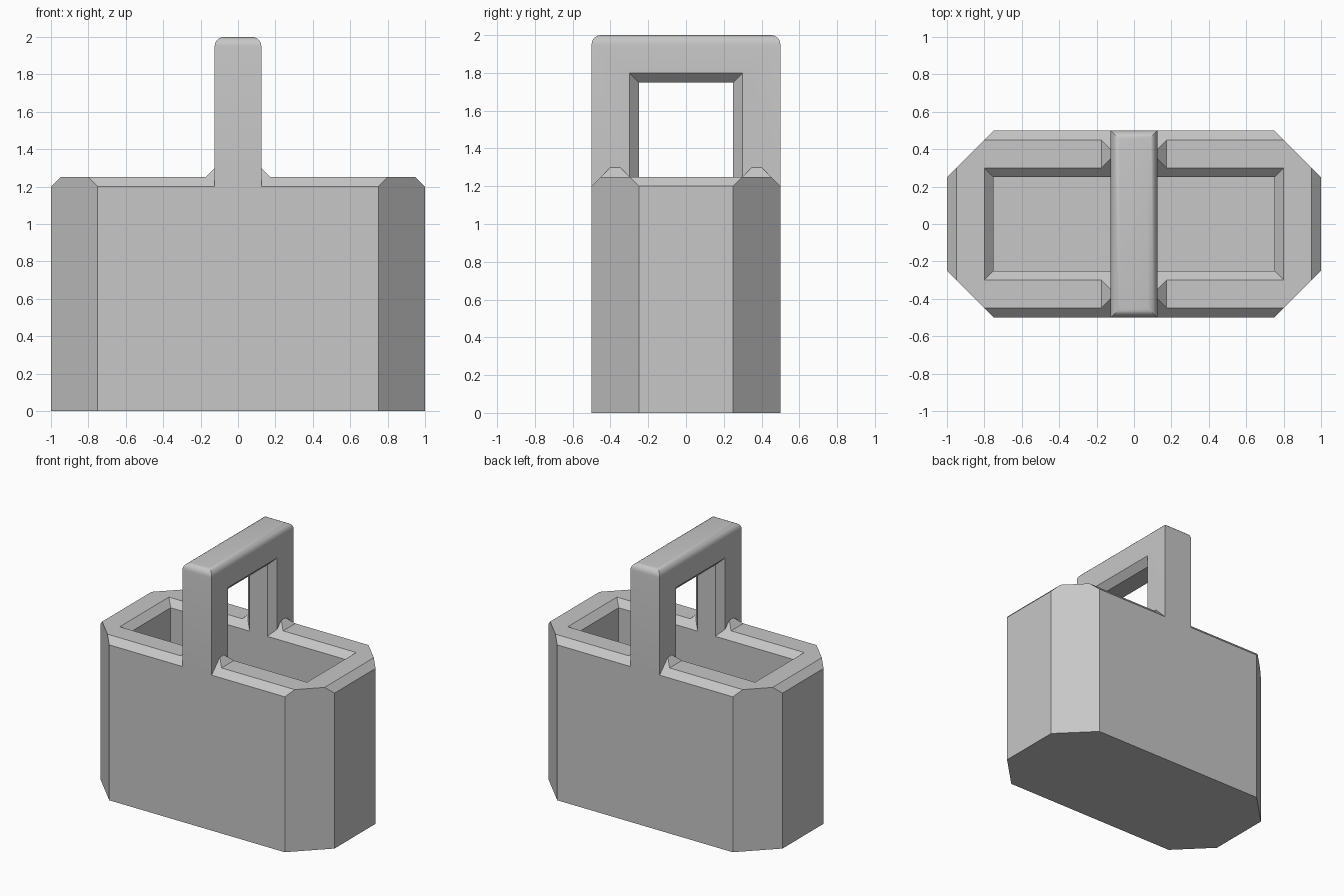
import bpy
import bmesh
from mathutils import Vector

cube = bpy.data.objects.get("Cube")
if cube:
    bpy.data.objects.remove(cube, do_unlink=True)

grey = bpy.data.materials.new("light grey")
grey.use_nodes = True
colour = (0.57, 0.57, 0.57, 1)
grey.diffuse_color = colour
grey.node_tree.nodes["Principled BSDF"].inputs["Base Color"].default_value = colour


def make_object(name, bm):
    bmesh.ops.recalc_face_normals(bm, faces=bm.faces)
    mesh = bpy.data.meshes.new(name)
    bm.to_mesh(mesh)
    bm.free()
    mesh.materials.append(grey)
    obj = bpy.data.objects.new(name, mesh)
    bpy.context.collection.objects.link(obj)
    return obj


def loft(bm, rings):
    """Skin a closed solid through rings of equal length."""
    rings = [[bm.verts.new(p) for p in ring] for ring in rings]
    for a, b in zip(rings, rings[1:]):
        for i in range(len(a)):
            j = (i + 1) % len(a)
            bm.faces.new((a[i], a[j], b[j], b[i]))
    bm.faces.new(rings[0])
    bm.faces.new(rings[-1])
    bmesh.ops.recalc_face_normals(bm, faces=bm.faces)


def slice_off(bm, point, normal):
    """Remove everything beyond a plane and close the cut."""
    geom = bm.verts[:] + bm.edges[:] + bm.faces[:]
    bmesh.ops.bisect_plane(bm, geom=geom, dist=1e-5, plane_co=point,
                           plane_no=Vector(normal).normalized(), clear_outer=True)
    bmesh.ops.holes_fill(bm, edges=bm.edges[:], sides=0)


def cut(target, cutter):
    cutter.hide_render = True
    mod = target.modifiers.new("cut", 'BOOLEAN')
    mod.operation = 'DIFFERENCE'
    mod.solver = 'EXACT'
    mod.object = cutter
    bpy.ops.object.select_all(action='DESELECT')
    bpy.context.view_layer.objects.active = target
    target.select_set(True)
    bpy.ops.object.modifier_apply(modifier=mod.name)
    bpy.data.objects.remove(cutter, do_unlink=True)


# Basket body: long profile with raised ridges beside the handle
half = [(1, 0), (1, 1.2), (0.95, 1.25), (0.175, 1.25), (0.125, 1.3)]
profile = half + [(-x, z) for x, z in reversed(half)]
bm = bmesh.new()
loft(bm, [[(x, y, z) for x, z in profile] for y in (-0.5, 0.5)])
# Cut vertical corners, then the long rim chamfers
for sx in (-1, 1):
    for sy in (-1, 1):
        slice_off(bm, (sx, sy * 0.25, 0), (sx, sy, 0))
for sy in (-1, 1):
    slice_off(bm, (0, sy * 0.5, 1.2), (0, sy, 1))
body = make_object("basket_body", bm)

# Hollow with a flared mouth
bm = bmesh.new()
loft(bm, [[(sx * x, sy * y, z) for sx, sy in ((-1, -1), (1, -1), (1, 1), (-1, 1))]
          for x, y, z in ((0.75, 0.25, 0.25), (0.75, 0.25, 1.2), (0.9, 0.4, 1.35))])
cut(body, make_object("hollow_cutter", bm))

# Handle: upright slab with rounded top edges
bm = bmesh.new()
loft(bm, [[(x, -0.5, 1.2), (x, 0.5, 1.2), (x, 0.5, 2), (x, -0.5, 2)]
          for x in (-0.125, 0.125)])
top_edges = [e for e in bm.edges if all(v.co.z > 1.9 for v in e.verts)]
bmesh.ops.bevel(bm, geom=top_edges, offset=0.05, segments=5, profile=0.5,
                affect='EDGES')
handle = make_object("handle", bm)

# Grip opening, chamfered on both sides
bm = bmesh.new()
loft(bm, [[(x, -y, 1), (x, y, 1), (x, y, y + 1.5), (x, -y, y + 1.5)]
          for x, y in ((-0.175, 0.35), (-0.075, 0.25), (0.075, 0.25), (0.175, 0.35))])
cut(handle, make_object("grip_cutter", bm))
bpy.ops.object.shade_smooth_by_angle(angle=0.5)
